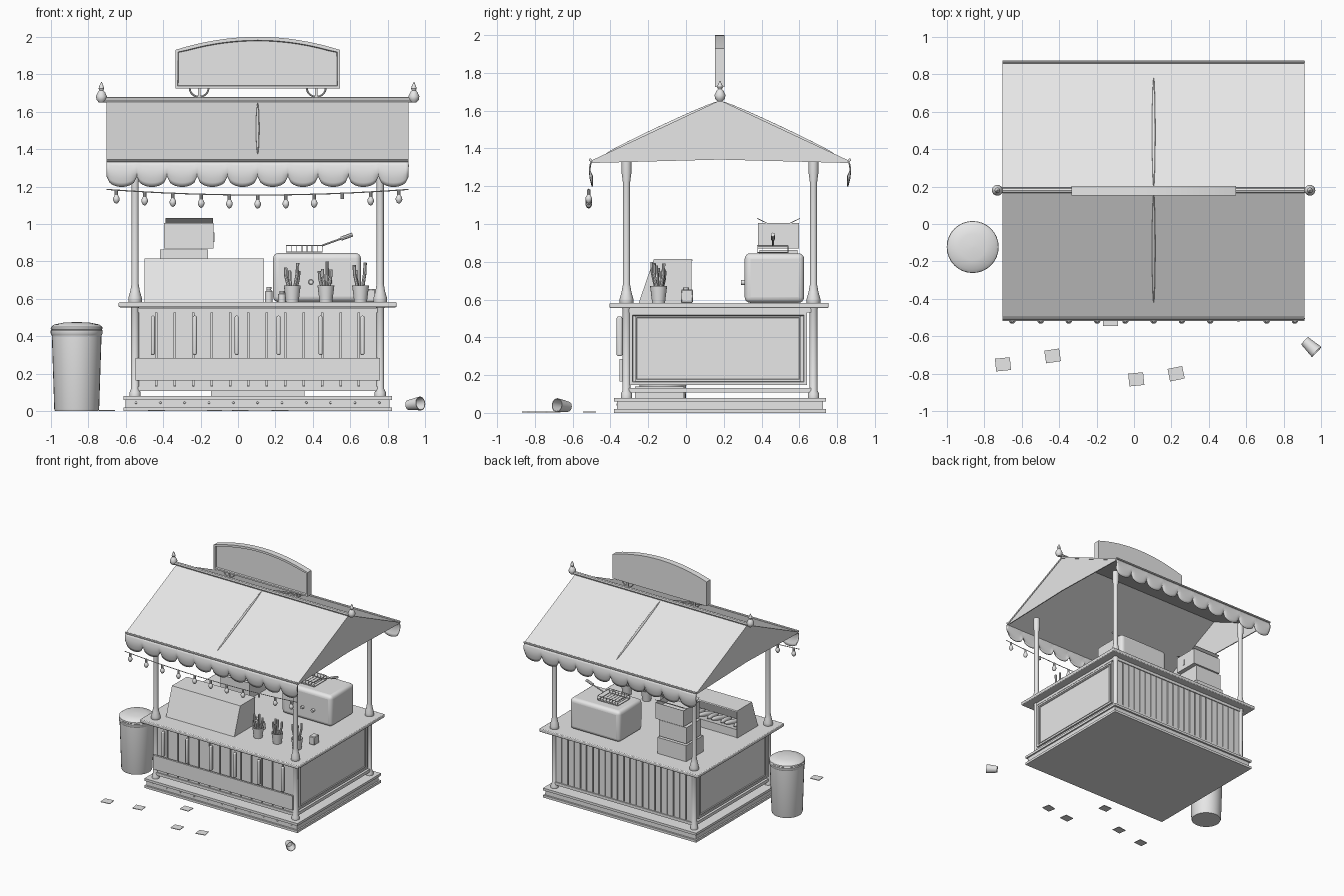
import bpy, bmesh, math, random
from mathutils import Vector, Euler

random.seed(4)
if "Cube" in bpy.data.objects:
    bpy.data.objects.remove(bpy.data.objects["Cube"])

CX, CY = 0.105, 0.18           # stall centre
COUNTER = 0.583                # counter top height
EAVE, RIDGE = 1.335, 1.655     # roof heights
REACH, HALF = 0.683, 0.807     # roof half depth and half width
parts = []

grey = bpy.data.materials.new("light_grey")
grey.use_nodes = True
grey.diffuse_color = (0.8, 0.8, 0.8, 1)
grey.node_tree.nodes["Principled BSDF"].inputs["Base Color"].default_value = grey.diffuse_color


def add_mesh(name, mesh, loc=(0, 0, 0), rot=(0, 0, 0)):
    obj = bpy.data.objects.new(name, mesh)
    obj.location, obj.rotation_euler = loc, rot
    bpy.context.scene.collection.objects.link(obj)
    mesh.materials.clear()
    mesh.materials.append(grey)
    parts.append(obj)
    return obj


def finish(name, bm, loc=(0, 0, 0), rot=(0, 0, 0)):
    bmesh.ops.recalc_face_normals(bm, faces=bm.faces[:])
    mesh = bpy.data.meshes.new(name)
    bm.to_mesh(mesh)
    bm.free()
    return add_mesh(name, mesh, loc, rot)


def bevel(obj, width, segments=1):
    mod = obj.modifiers.new("bevel", "BEVEL")
    mod.width, mod.segments = width, segments
    return obj


def box(name, loc, size, rot=(0, 0, 0)):
    bm = bmesh.new()
    bmesh.ops.create_cube(bm, size=1)
    bmesh.ops.scale(bm, vec=size, verts=bm.verts)
    return finish(name, bm, loc, rot)


def ball(name, loc, size, rot=(0, 0, 0)):
    bm = bmesh.new()
    bmesh.ops.create_uvsphere(bm, u_segments=16, v_segments=10, radius=1)
    bmesh.ops.scale(bm, vec=size, verts=bm.verts)
    return finish(name, bm, loc, rot)


def lathe(name, profile, loc, rot=(0, 0, 0), sides=20):
    bm = bmesh.new()
    rings = []
    for r, z in profile:
        turn = [2 * math.pi * i / sides for i in range(sides)]
        rings.append([bm.verts.new((r * math.cos(a), r * math.sin(a), z)) for a in turn])
    for low, high in zip(rings, rings[1:]):
        for i in range(sides):
            j = (i + 1) % sides
            bm.faces.new((low[i], low[j], high[j], high[i]))
    bm.faces.new(rings[0][::-1])
    bm.faces.new(rings[-1])
    return finish(name, bm, loc, rot)


def prism(name, outline, place, start, end):
    """Extrude a 2D outline; place(u, v, depth) gives the 3D point."""
    bm = bmesh.new()
    a, b = [[bm.verts.new(place(u, v, d)) for u, v in outline] for d in (start, end)]
    bm.faces.new(a)
    bm.faces.new(b[::-1])
    for i in range(len(a)):
        j = (i + 1) % len(a)
        bm.faces.new((a[i], b[i], b[j], a[j]))
    return finish(name, bm)


def recess(obj, direction, border, depth):
    bm = bmesh.new()
    bm.from_mesh(obj.data)
    bm.normal_update()
    face = max(bm.faces, key=lambda f: f.normal.dot(Vector(direction)))
    bmesh.ops.inset_region(bm, faces=[face], thickness=border)
    bmesh.ops.inset_region(bm, faces=[face], thickness=0.004, depth=-depth)
    bm.to_mesh(obj.data)
    bm.free()


def tube(name, points, radius):
    curve = bpy.data.curves.new(name, "CURVE")
    curve.dimensions, curve.bevel_depth, curve.use_fill_caps = "3D", radius, True
    curve.bevel_resolution = 2
    line = curve.splines.new("POLY")
    line.points.add(len(points) - 1)
    for p, co in zip(line.points, points):
        p.co = (*co, 1)
    temp = bpy.data.objects.new("temp", curve)
    mesh = bpy.data.meshes.new_from_object(temp)
    bpy.data.objects.remove(temp)
    return add_mesh(name, mesh)


def along_x(y, z, x): return (x, y, z)
def along_y(x, z, y): return (x, y, z)


# Stepped base and counter top
for name, z, h, w, d in (("base_foot", 0.01, 0.02, 1.435, 1.12), ("base_board", 0.04, 0.04, 1.41, 1.09),
                         ("base_rim", 0.07, 0.02, 1.435, 1.12)):
    box(name, (CX, CY, z), (w, d, h))
for i in range(11):
    ball("base_nail", (CX + (i - 5) * 0.13, CY - 0.545, 0.045), (0.006, 0.004, 0.006))
bevel(box("counter_top", (CX, CY - 0.005, COUNTER - 0.014), (1.485, 1.16, 0.028)), 0.006, 2)

# Posts with turned feet and heads
post = [(0.03, 0.08), (0.03, 0.1), (0.021, 0.12), (0.021, 0.55), (0.036, COUNTER), (0.036, 0.605), (0.026, 0.64),
        (0.019, 0.68), (0.019, 1.22), (0.026, 1.27), (0.026, 1.35)]
for sx in (-1, 1):
    for sy in (-1, 1):
        lathe("post", post, (CX + sx * 0.655, CY + sy * 0.495, 0))

# Walls: slats front and back, framed panels at the sides, rails all round
for sy, count in ((-1, 13), (1, 22)):
    pitch = 1.28 / count
    for i in range(count):
        box("wall_slat", (CX + (i - (count - 1) / 2) * pitch, CY + sy * 0.495, 0.335), (pitch - 0.008, 0.014, 0.41))
    box("slat_backing", (CX, CY + sy * 0.484, 0.335), (1.28, 0.006, 0.40))
    for z in (0.12, 0.54):
        box("long_rail", (CX, CY + sy * 0.495, z), (1.3, 0.03, 0.024))
for sx in (-1, 1):
    recess(box("side_panel", (CX + sx * 0.655, CY - 0.01, 0.34), (0.025, 0.94, 0.385)), (sx, 0, 0), 0.022, 0.012)
    recess(box("side_inner_panel", (CX + sx * 0.66, CY - 0.01, 0.34), (0.016, 0.88, 0.345)), (sx, 0, 0), 0.012, 0.006)
    for z in (0.12, 0.545):
        box("side_rail", (CX + sx * 0.655, CY, z), (0.03, 1, 0.026))
box("front_board", (CX, CY - 0.525, 0.225), (1.305, 0.016, 0.12))
for i in range(6):
    x = CX + (i - 2.5) * 0.224
    bevel(box("front_grip", (x, CY - 0.532, 0.405), (0.022, 0.03, 0.21)), 0.009, 3)
box("stored_crate", (CX, 0.13 - 0.27, 0.11), (0.5, 0.26, 0.06))

# Gabled roof, seams, ridge and finials
skin = 0.014
roof = [(CY - REACH, EAVE), (CY, RIDGE), (CY + REACH, EAVE)]
prism("roof", roof + [(y, z - skin) for y, z in reversed(roof)], along_x, CX - HALF, CX + HALF)
gable = [(CY - REACH, EAVE - 0.012), (CY, EAVE + 0.006), (CY + REACH, EAVE - 0.012), (CY, RIDGE - 0.005)]
slope = math.atan2(RIDGE - EAVE, REACH)
for s in (-1, 1):
    end = CX + s * (HALF - 0.004)
    prism("gable", gable, along_x, end, end - s * 0.008)
    ball("roof_seam", (CX, CY + s * 0.31, RIDGE - 0.31 * math.tan(slope)), (0.009, 0.325, 0.012), (-s * slope, 0, 0))
    tube("eave_cord", [(CX + k * HALF, CY + s * (REACH + 0.003), EAVE + 0.004) for k in (-1, 1)], 0.008)
    lathe("finial", [(0.012, -0.03), (0.026, -0.015), (0.029, 0.004), (0.02, 0.025), (0.011, 0.036),
                     (0.015, 0.046), (0.011, 0.06), (0.002, 0.08)], (CX + s * 0.835, CY, 1.678))
tube("ridge_pole", [(CX + k * 0.835, CY, RIDGE + 0.008) for k in (-1, 1)], 0.015)

# Scalloped valances
scallops, steps, rows = 10, 10, 6
for s in (-1, 1):
    bm = bmesh.new()
    columns = []
    for i in range(scallops * steps + 1):
        u = (i % steps) / steps * 2 - 1
        drop = 0.082 + 0.055 * math.sqrt(max(0, 1 - u * u))
        column = []
        for j in range(rows + 1):
            t = j / rows
            bulge = 0.012 * math.sin(math.pi * t) - 0.004 * t
            column.append(bm.verts.new((CX - HALF + 2 * HALF * i / (scallops * steps),
                                        CY + s * (REACH + bulge), EAVE - drop * t)))
        columns.append(column)
    for a, b in zip(columns, columns[1:]):
        for j in range(rows):
            bm.faces.new((a[j], a[j + 1], b[j + 1], b[j]))
    finish("valance", bm).modifiers.new("thickness", "SOLIDIFY").thickness = 0.006

# Arched sign on two brackets
arch = [(CX + 0.44 * k / 8, 2 - 0.07 * (k / 8) ** 2) for k in range(-8, 9)]
sign = prism("sign", [(CX + 0.44, 1.725), (CX - 0.44, 1.725)] + arch, along_y, 0.153, 0.203)
recess(sign, (0, -1, 0), 0.018, 0.014)
for s in (-1, 1):
    x = CX + s * 0.313
    box("sign_stem", (x, CY, 1.695), (0.014, 0.014, 0.07))
    for k in (-1, 1):
        bend = [math.pi * i / 16 for i in range(9)]
        tube("sign_scroll", [(x + k * 0.05 * math.sin(a), CY, 1.725 - 0.045 * math.cos(a)) for a in bend], 0.005)

# String of bulbs
def cord_height(k): return 1.155 + 0.03 * k * k
LIGHT_Y = CY - REACH - 0.012
tube("light_cord", [(CX + HALF * k / 10, LIGHT_Y, cord_height(k / 10)) for k in range(-10, 11)], 0.003)
for i in range(-5, 6):
    spot = (CX + i * 0.151, LIGHT_Y, cord_height(i / 5.3))
    lathe("bulb_socket", [(0.009, -0.03), (0.009, 0)], spot, sides=10)
    if i != 3:
        lathe("bulb", [(0.008, -0.025), (0.017, -0.042), (0.018, -0.052), (0.011, -0.067), (0.002, -0.073)], spot, sides=12)

# Display case with a slanted front and food on a tray
case = [(-0.25, COUNTER), (-0.17, 0.815), (0.03, 0.815), (0.03, COUNTER)]
left, right = -0.5, 0.14
for x in (left, right - 0.006):
    prism("case_side", case, along_x, x, x + 0.006)
shell = case[:3]
prism("case_shell", shell + [(y + 0.007, z - 0.007) for y, z in reversed(shell)], along_x, left, right)
prism("case_tray", [(-0.23, 0.6), (0.02, 0.65), (0.02, COUNTER), (-0.23, COUNTER)], along_x, left, right)
for i in range(9):
    ball("case_snack", (left + 0.07 + i * 0.062, -0.1, 0.64), (0.02, 0.095, 0.02), (0.2, 0, 0.15 * (-1) ** i))

# Cooker with knobs, wire basket and long handle
bevel(box("cooker", (0.422, 0.468, 0.714), (0.47, 0.315, 0.262)), 0.03, 4)
for x in (0.39, 0.49):
    lathe("cooker_knob", [(0.014, 0), (0.012, 0.022)], (x, 0.312, 0.69), (math.pi / 2, 0, 0), 12)
bx, by, bw, bd = 0.355, 0.46, 0.095, 0.08
for z in (0.85, 0.885):
    tube("basket_rim", [(bx + a * bw, by + b * bd, z) for a, b in ((-1, -1), (1, -1), (1, 1), (-1, 1), (-1, -1))], 0.003)
for i in range(8):
    x = bx + bw * (i / 3.5 - 1)
    tube("basket_wire", [(x, by + b * bd, z) for b, z in ((-1, 0.885), (-1, 0.85), (1, 0.85), (1, 0.885))], 0.002)
tube("basket_handle", [(bx + bw, by, 0.885), (0.61, by, 0.943)], 0.005)
tube("basket_grip", [(0.55, by, 0.921), (0.612, by, 0.944)], 0.011)

# Stacked boxes, the top one with open flaps
for name, x, z, w, d in (("lower_box", -0.29, 0.652, 0.27, 0.23), ("middle_box", -0.288, 0.795, 0.255, 0.2),
                         ("upper_box", -0.263, 0.937, 0.265, 0.215)):
    recess(box(name, (x, 0.49, z), (w, d, 0.136)), (0, 0, 1), 0.004, 0.05 if name == "upper_box" else 0.002)
for s in (-1, 1):
    box("box_flap", (-0.26, 0.49 + s * 0.085, 1.016), (0.255, 0.065, 0.004), (s * 0.45, 0, 0))
box("box_hand_hole", (-0.13, 0.47, 0.93), (0.008, 0.014, 0.05))

# Cups of snack sticks, shakers and napkin holder
for x in (0.29, 0.47, 0.655):
    lathe("stick_cup", [(0.034, 0), (0.045, 0.088), (0.041, 0.088), (0.034, 0.03)], (x, -0.145, COUNTER))
    for i in range(4):
        a = math.pi / 2 * i + random.uniform(0, 1)
        dx, dy = math.cos(a), math.sin(a)
        top = random.uniform(0.16, 0.22)
        tube("snack_stick", [(x + dx * k, -0.145 + dy * k, COUNTER + top * t)
                             for k, t in ((0.012, 0.1), (0.02, 0.45), (0.034, 0.75), (0.036, 1))], 0.009)
for x, h in ((0.165, 0.08), (0.235, 0.06)):
    lathe("shaker", [(0.02, 0), (0.02, h * 0.7), (0.012, h * 0.8), (0.014, h)], (x, 0.0, COUNTER), sides=14)
bevel(box("napkin_holder", (0.71, 0.005, COUNTER + 0.035), (0.05, 0.065, 0.07)), 0.005)

# Litter bin
lathe("bin_body", [(0.116, 0), (0.12, 0.012), (0.133, 0.41)], (-0.862, -0.123, 0), sides=32)
lathe("bin_lid", [(0.133, 0.405), (0.139, 0.415), (0.139, 0.43), (0.134, 0.435), (0.139, 0.44), (0.137, 0.45),
                  (0.12, 0.463), (0.07, 0.473), (0.005, 0.476)], (-0.862, -0.123, 0), sides=32)

# Dropped napkins and a fallen cup
for x, y, turn in ((-0.7, -0.75, 0.1), (-0.435, -0.705, 0.15), (-0.125, -0.51, 0), (0.012, -0.83, 0.1), (0.225, -0.8, 0.2)):
    box("dropped_napkin", (x, y, 0.004), (0.08, 0.068, 0.005), (0, 0, turn))
lathe("fallen_cup", [(0.027, -0.045), (0.037, 0.042), (0.033, 0.042), (0.024, -0.035)], (0.945, -0.655, 0.037),
      (0, math.pi / 2 - 0.1, -0.75))

# Smooth the round parts, keep the edges sharp
bpy.ops.object.select_all(action="DESELECT")
for obj in parts:
    obj.select_set(True)
bpy.context.view_layer.objects.active = parts[0]
bpy.ops.object.shade_smooth_by_angle(angle=math.radians(35))
